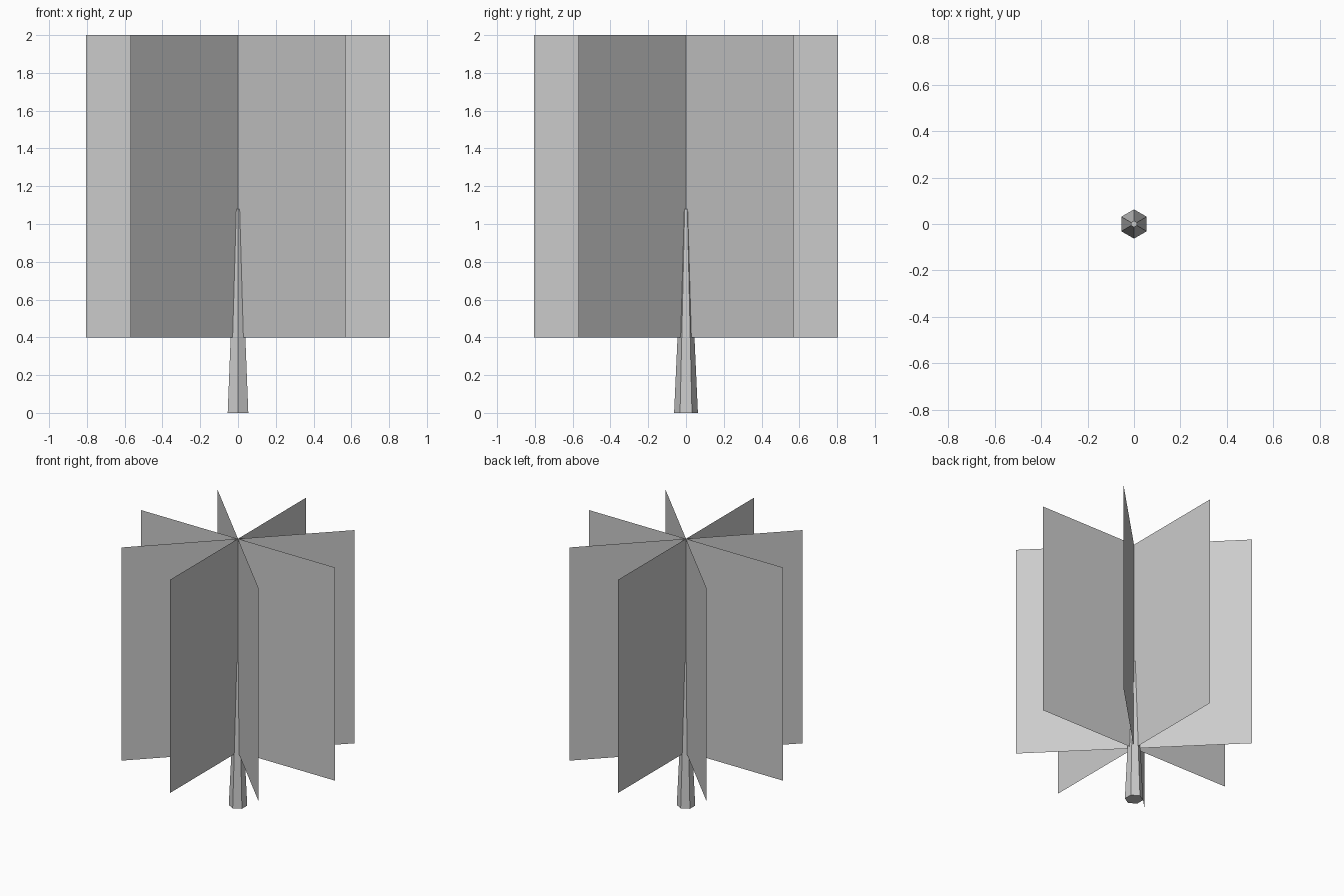
import bpy, math

if "Cube" in bpy.data.objects:
    bpy.data.objects.remove(bpy.data.objects["Cube"])

TRUNK_H = 1.08
CARD_HALF, CARD_LOW, CARD_HIGH = 0.806, 0.4, 2.0

# Tapered six-sided trunk, corners pointing along +y and -y
bpy.ops.mesh.primitive_cone_add(vertices=6, radius1=0.063, radius2=0.014,
                                depth=TRUNK_H, location=(0, 0, TRUNK_H / 2))
bpy.context.object.name = "trunk"


# Upright flat foliage card through the centre axis
def foliage_card(index, angle):
    c, s = CARD_HALF * math.cos(angle), CARD_HALF * math.sin(angle)
    verts = [(-c, -s, CARD_LOW), (c, s, CARD_LOW),
             (c, s, CARD_HIGH), (-c, -s, CARD_HIGH)]
    mesh = bpy.data.meshes.new(f"foliage_card_{index}")
    mesh.from_pydata(verts, [], [(0, 1, 2, 3)])
    card = bpy.data.objects.new(mesh.name, mesh)
    bpy.context.collection.objects.link(card)


# Four crossing cards, 45 degrees apart
for i in range(4):
    foliage_card(i + 1, i * math.pi / 4)
